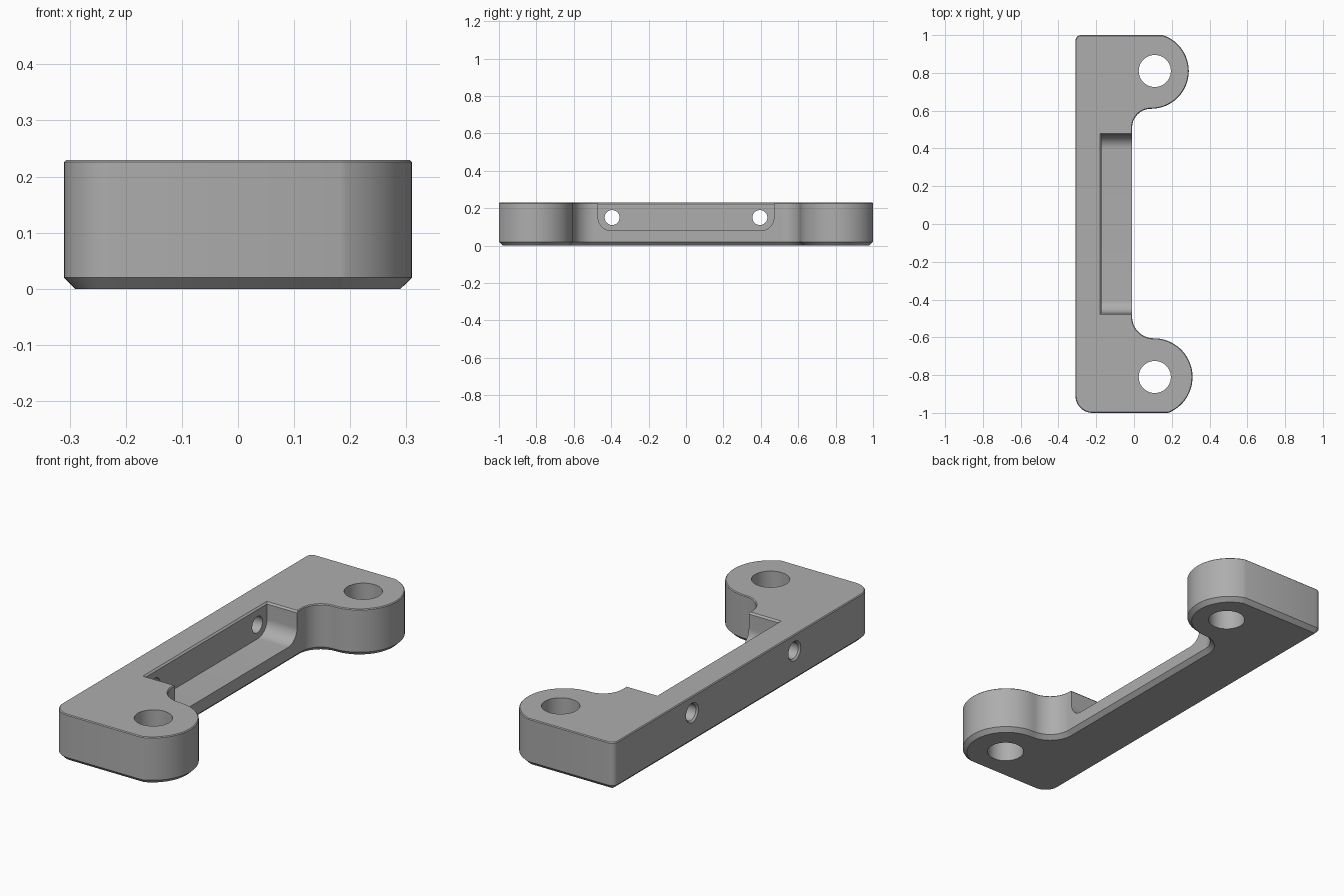
import bpy, bmesh, math
from mathutils import Vector

cube = bpy.data.objects.get("Cube")
if cube:
    bpy.data.objects.remove(cube)

grey = bpy.data.materials.new("plain grey")
grey.use_nodes = True
colour = (0.42, 0.42, 0.42, 1)
grey.diffuse_color = colour
grey.node_tree.nodes["Principled BSDF"].inputs["Base Color"].default_value = colour


def loft(name, rings, cutter=False):
    """Closed solid through rings with equal point counts."""
    bm = bmesh.new()
    loops = [[bm.verts.new(p) for p in ring] for ring in rings]
    n = len(loops[0])
    for a, b in zip(loops, loops[1:]):
        for i in range(n):
            j = (i + 1) % n
            bm.faces.new((a[i], a[j], b[j], b[i]))
    bm.faces.new(loops[0][::-1])
    bm.faces.new(loops[-1])
    bmesh.ops.recalc_face_normals(bm, faces=bm.faces)
    mesh = bpy.data.meshes.new(name)
    bm.to_mesh(mesh)
    bm.free()
    mesh.materials.append(grey)
    obj = bpy.data.objects.new(name, mesh)
    bpy.context.collection.objects.link(obj)
    obj.hide_render = cutter
    return obj


def arc(cx, cy, r, start, end, n=24):
    """Points on an arc, angles in degrees."""
    angles = [math.radians(start + (end - start) * i / n) for i in range(n + 1)]
    return [(cx + r * math.cos(a), cy + r * math.sin(a)) for a in angles]


def half_outline(d, corner, ear_x, ear_r, fillet):
    """Rear half of the plan, inset by d: inner wall, fillet, ear, corner."""
    ear_y = 0.81
    cut = math.degrees(math.asin((1 - d - ear_y) / (ear_r - d)))
    pts = arc(-0.01 + fillet, ear_y - ear_r - fillet, fillet + d, 180, 90, 18)
    # The ear starts where the fillet meets it
    pts += arc(ear_x, ear_y, ear_r - d, -90, cut, 48)[1:]
    pts += arc(-0.31 + corner, 1 - corner, corner - d, 90, 180, 12)
    return pts


def plan(d, z):
    rear = half_outline(d, 0.03, 0.09, 0.2, 0.1)
    front = [(x, -y) for x, y in half_outline(d, 0.09, 0.105, 0.205, 0.115)]
    return [(x, y, z) for x, y in rear + front[::-1]]


# Bracket body with a wide lower chamfer and a fine upper one
body = loft("bracket_body", [plan(0.02, 0), plan(0, 0.02),
                             plan(0, 0.226), plan(0.004, 0.23)])

# Open pocket with rounded lower ends
section = [(-0.47, 0.3)] + arc(-0.4, 0.15, 0.07, 180, 270, 16)
section += arc(0.4, 0.15, 0.07, 270, 360, 16) + [(0.47, 0.3)]
cutters = [loft("pocket_cutter", [[(x, y, z) for y, z in section]
                                  for x in (-0.172, 0.1)], True)]


# Chamfered pocket rim
def rim(z):
    e = z - 0.222
    x, y = -0.172 - e, 0.47 + e
    return [(x, -y, z), (0.1, -y, z), (0.1, y, z), (x, y, z)]


cutters.append(loft("rim_cutter", [rim(0.212), rim(0.25)], True))

# Vertical mounting holes and countersunk cross holes
for side in (-1, 1):
    cutters.append(loft("mount_hole_cutter", [
        [(x, y, z) for x, y in arc(0.11, side * 0.81, 0.085, 0, 360, 48)[:-1]]
        for z in (-0.1, 0.4)], True))
    cutters.append(loft("cross_hole_cutter", [
        [(x, y, z) for y, z in arc(side * 0.395, 0.15, r, 0, 360, 32)[:-1]]
        for x, r in ((-0.32, 0.058), (-0.302, 0.04), (-0.1, 0.04))], True))

bpy.ops.object.select_all(action="DESELECT")
bpy.context.view_layer.objects.active = body
body.select_set(True)
for cutter in cutters:
    mod = body.modifiers.new("cut", "BOOLEAN")
    mod.operation = "DIFFERENCE"
    mod.solver = "EXACT"
    mod.object = cutter
    bpy.ops.object.modifier_apply(modifier=mod.name)
for cutter in cutters:
    bpy.data.objects.remove(cutter)
bpy.ops.object.shade_smooth_by_angle(angle=math.radians(25))
